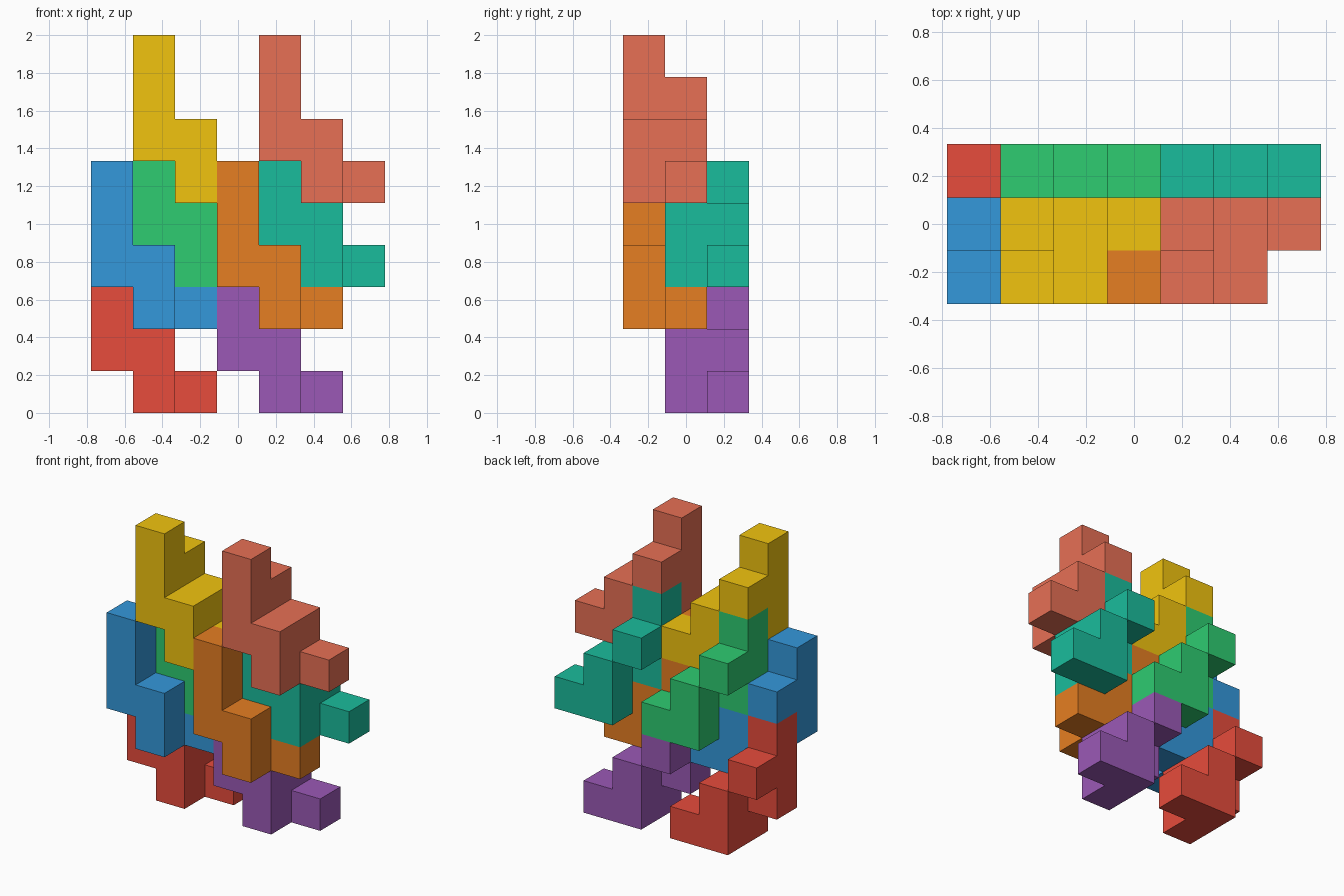
import bpy, bmesh
from mathutils import Vector

if "Cube" in bpy.data.objects:
    bpy.data.objects.remove(bpy.data.objects["Cube"])

U = 2 / 9                                    # edge of one unit cube
ORIGIN = Vector((-3.5 * U, -1.5 * U, 0))     # corner of the cell grid

# unit cells of the single stepped block that repeats through the stack
BLOCK = {(0, 0, 3), (0, 0, 2), (0, 0, 1), (0, 1, 2),
         (1, 0, 1), (1, 1, 1), (1, 0, 0), (1, 1, 0), (2, 1, 0)}


def linear(c):
    c /= 255
    return c / 12.92 if c <= 0.04045 else ((c + 0.055) / 1.055) ** 2.4


def make_block(name, offset, rgb):
    """Outer skin of the block's cells, with flush faces merged."""
    bm = bmesh.new()
    for cell in BLOCK:
        for axis in range(3):
            for side in (0, 1):
                nb = list(cell)
                nb[axis] += 2 * side - 1
                if tuple(nb) in BLOCK:
                    continue
                a, b = (axis + 1) % 3, (axis + 2) % 3
                quad = []
                for da, db in ((0, 0), (1, 0), (1, 1), (0, 1)):
                    p = Vector(cell)
                    p[axis] += side
                    p[a] += da
                    p[b] += db
                    quad.append(bm.verts.new(ORIGIN + (p + Vector(offset)) * U))
                bm.faces.new(quad if side else quad[::-1])
    bmesh.ops.remove_doubles(bm, verts=bm.verts[:], dist=1e-4)
    bmesh.ops.dissolve_limit(bm, angle_limit=0.01, verts=bm.verts[:], edges=bm.edges[:])
    mesh = bpy.data.meshes.new(name)
    bm.to_mesh(mesh)
    bm.free()
    mat = bpy.data.materials.new(name + "_paint")
    mat.diffuse_color = (*[linear(c) for c in rgb], 1)
    mat.use_nodes = True
    mat.node_tree.nodes["Principled BSDF"].inputs["Base Color"].default_value = mat.diffuse_color
    mesh.materials.append(mat)
    bpy.context.collection.objects.link(bpy.data.objects.new(name, mesh))


# two columns of four interlocking blocks: front pair and back pair in each
PARTS = [
    ("yellow_block", (1, 0, 5), (241, 196, 15)),
    ("blue_block",   (0, 0, 2), (52, 152, 219)),
    ("green_block",  (1, 1, 3), (46, 204, 113)),
    ("red_block",    (0, 1, 0), (231, 76, 60)),
    ("salmon_block", (4, 0, 5), (231, 112, 85)),
    ("orange_block", (3, 0, 2), (230, 126, 34)),
    ("teal_block",   (4, 1, 3), (26, 188, 156)),
    ("purple_block", (3, 1, 0), (155, 89, 182)),
]
for part in PARTS:
    make_block(*part)
